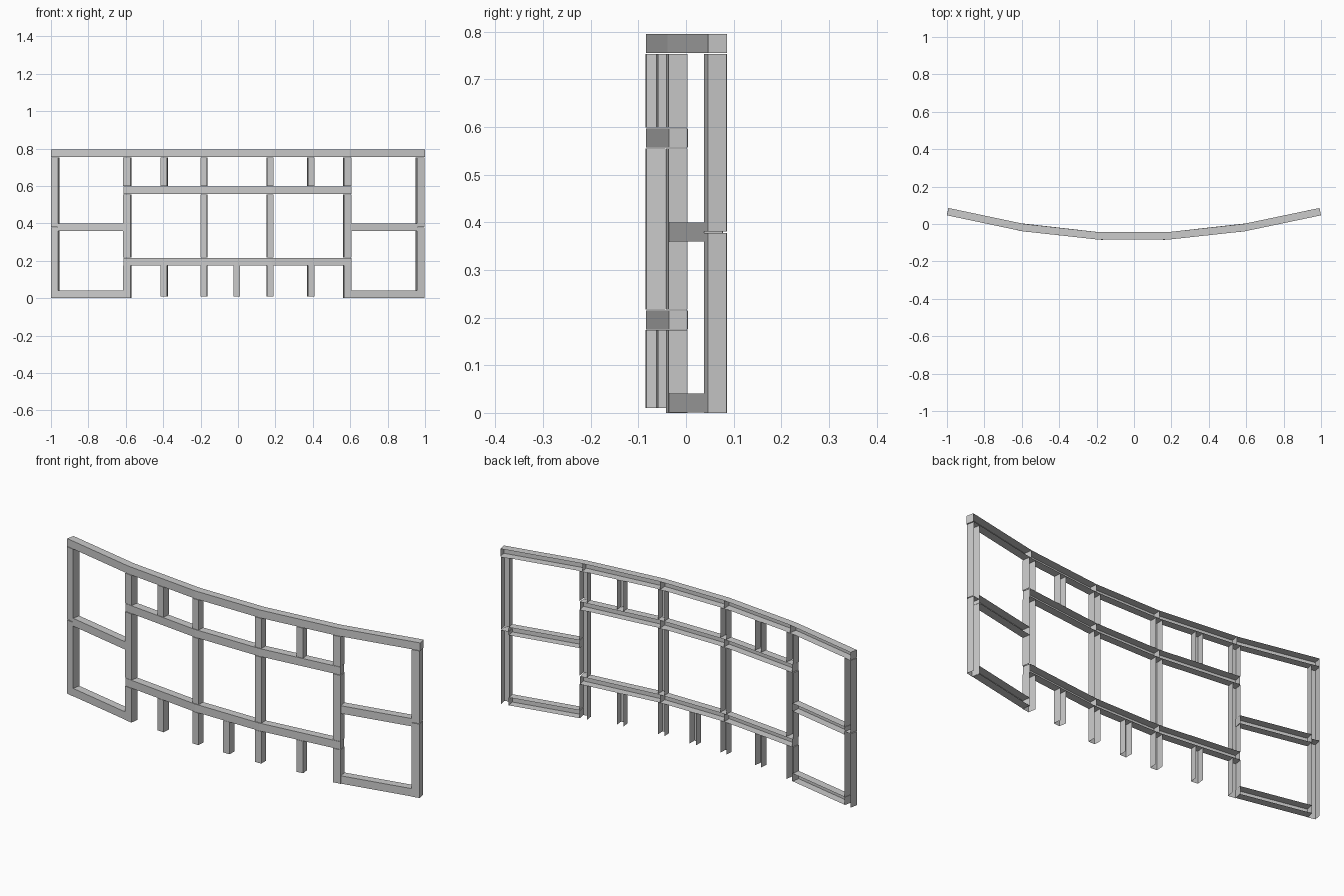
import bpy, bmesh
from mathutils import Vector

if "Cube" in bpy.data.objects:
    bpy.data.objects.remove(bpy.data.objects["Cube"])

# bowed centre line of the frame, seen from above
PATH = [(-0.996, 0.066), (-0.593, -0.019), (-0.185, -0.064),
        (0.178, -0.064), (0.59, -0.019), (0.996, 0.066)]
H = 0.02  # half of the 0.04 channel size


def y_at(x):
    for i, ((x0, y0), (x1, y1)) in enumerate(zip(PATH, PATH[1:])):
        if x <= x1 or i == len(PATH) - 2:
            return y0 + (y1 - y0) * (x - x0) / (x1 - x0)


def frame(x):
    """Centre point, tangent and backward normal at x."""
    t = Vector((0.03, y_at(x + 0.015) - y_at(x - 0.015), 0)).normalized()
    return Vector((x, y_at(x), 0)), t, Vector((-t.y, t.x, 0))


def channel(name, sec_a, sec_b, cap_a=False, cap_b=False):
    """Three-sided channel, open to the back, between two sections."""
    bm = bmesh.new()
    a = [bm.verts.new(p) for p in sec_a]
    b = [bm.verts.new(p) for p in sec_b]
    for i in range(3):
        bm.faces.new((a[i], a[i + 1], b[i + 1], b[i]))
    if cap_a:
        bm.faces.new(a)
    if cap_b:
        bm.faces.new(b)
    bmesh.ops.recalc_face_normals(bm, faces=bm.faces)
    # make the front face look outward
    front = min(bm.faces, key=lambda f: f.calc_center_median().y)
    if front.normal.y > 0:
        bmesh.ops.reverse_faces(bm, faces=bm.faces)
    me = bpy.data.meshes.new(name)
    bm.to_mesh(me)
    bm.free()
    ob = bpy.data.objects.new(name, me)
    bpy.context.collection.objects.link(ob)


def post(name, x, z0, z1, w=H):
    c, t, n = frame(x)
    sec = [c - t * w + n * H, c - t * w - n * H, c + t * w - n * H, c + t * w + n * H]
    channel(name, [p + Vector((0, 0, z0)) for p in sec],
            [p + Vector((0, 0, z1)) for p in sec], cap_b=True)


def rail(name, xs, z):
    """Row of rail segments through the given x stations."""
    def section(x):
        c, t, n = frame(x)
        up = Vector((0, 0, H))
        c.z = z
        return [c + n * H + up, c - n * H + up, c - n * H - up, c + n * H - up]
    for a, b in zip(xs, xs[1:]):
        channel(name, section(a), section(b), True, True)


# long horizontal rails
inner = [-0.608, -0.185, 0.178, 0.602]
rail("top_rail", [p[0] for p in PATH], 0.775)
rail("upper_rail", inner, 0.577)
rail("lower_rail", inner, 0.195)

# side rails
for z, nm in ((0.38, "side_middle_rail"), (0.021, "side_bottom_rail")):
    rail(nm, [-0.96, -0.608], z)
    rail(nm, [0.602, 0.955], z)

# outer end posts, in two lengths
for x in (-0.977, 0.973):
    post("end_post_lower", x, 0.0, 0.378)
    post("end_post_upper", x, 0.381, 0.753)

# main posts, split by the rails
for x, foot in ((-0.591, 0.0), (-0.182, 0.01), (0.172, 0.01), (0.585, 0.0)):
    w = 0.02 if foot == 0 else 0.018
    post("main_post_foot", x, foot, 0.174, w)
    post("main_post_middle", x, 0.217, 0.555, w)
    post("main_post_top", x, 0.599, 0.753, w)

# short posts between the main posts
for x in (-0.395, 0.39):
    post("short_post_top", x, 0.599, 0.753, 0.018)
for x in (-0.395, -0.007, 0.39):
    post("short_post_foot", x, 0.01, 0.174, 0.018)
